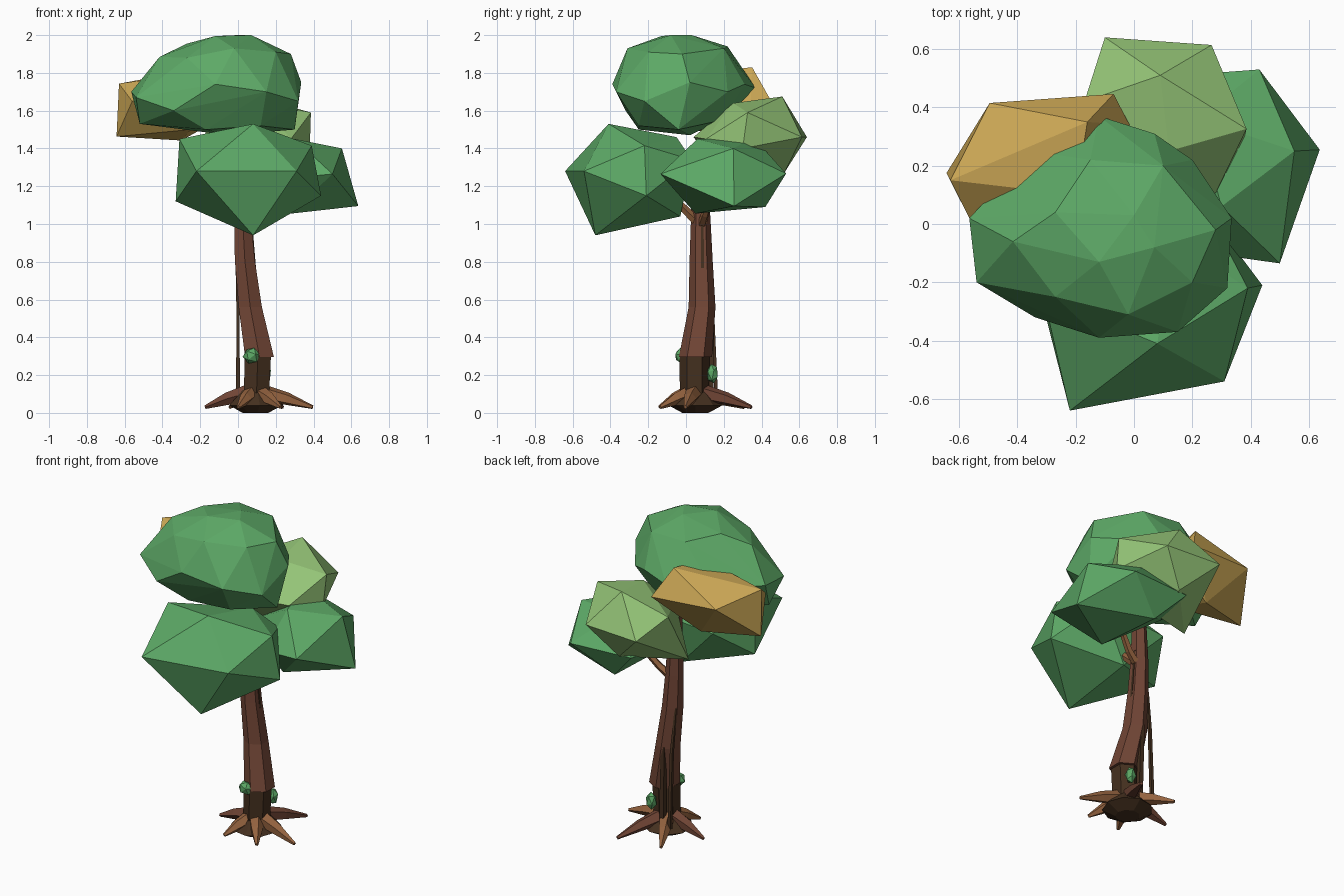
import bpy, bmesh, math
from mathutils import Vector, Euler

cube = bpy.data.objects.get("Cube")
if cube:
    bpy.data.objects.remove(cube, do_unlink=True)


def material(name, rgb):
    mat = bpy.data.materials.new(name)
    mat.use_nodes = True
    color = (*rgb, 1)
    mat.diffuse_color = color
    mat.node_tree.nodes["Principled BSDF"].inputs["Base Color"].default_value = color
    return mat


GREEN = material("leaf green", (.11, .40, .135))
LIME = material("light leaf green", (.30, .56, .185))
OCHRE = material("autumn ochre", (.59, .38, .09))
BARK = material("red brown bark", (.165, .06, .036))
DARK = material("dark bark", (.06, .03, .014))
ROOT = material("light brown wood", (.30, .125, .05))


def finish(name, bm, mat):
    """Turn a bmesh into a flat shaded object."""
    bmesh.ops.recalc_face_normals(bm, faces=bm.faces)
    mesh = bpy.data.meshes.new(name)
    bm.to_mesh(mesh)
    bm.free()
    mesh.materials.append(mat)
    obj = bpy.data.objects.new(name, mesh)
    bpy.context.collection.objects.link(obj)
    return obj


def lump(name, mat, corners):
    """Faceted clump: the hull around a few corner points."""
    bm = bmesh.new()
    for corner in corners:
        bm.verts.new(corner)
    bmesh.ops.convex_hull(bm, input=bm.verts)
    loose = [v for v in bm.verts if not v.link_faces]
    bmesh.ops.delete(bm, geom=loose, context='VERTS')
    return finish(name, bm, mat)


def tuft(name, mat, center, size, turn):
    """Small turned icosahedron."""
    bm = bmesh.new()
    bmesh.ops.create_icosphere(bm, subdivisions=1, radius=1)
    bmesh.ops.rotate(bm, verts=bm.verts, matrix=Euler(turn).to_matrix())
    bmesh.ops.scale(bm, verts=bm.verts, vec=size)
    bmesh.ops.translate(bm, verts=bm.verts, vec=center)
    return finish(name, bm, mat)


def limb(name, mat, path, radii, sides=6, level=False):
    """Tapered tube along a path; level keeps every ring horizontal."""
    bm = bmesh.new()
    points = [Vector(p) for p in path]
    rings = []
    for i, point in enumerate(points):
        ahead = points[min(i + 1, len(points) - 1)] - points[max(i - 1, 0)]
        if level:
            ahead = Vector((0, 0, 1))
        guide = Vector((0, 0, 1)) if abs(ahead.normalized().z) < .8 else Vector((0, 1, 0))
        side = ahead.cross(guide).normalized()
        up = side.cross(ahead).normalized()
        ring = []
        for k in range(sides):
            a = math.tau * (k + .5) / sides
            ring.append(bm.verts.new(point + radii[i] * (side * math.cos(a) + up * math.sin(a))))
        rings.append(ring)
    for lower, upper in zip(rings, rings[1:]):
        for k in range(sides):
            n = (k + 1) % sides
            bm.faces.new((lower[k], lower[n], upper[n], upper[k]))
    bm.faces.new(rings[0])
    bm.faces.new(rings[-1])
    return finish(name, bm, mat)


# Leaf crowns
lump("top_crown", GREEN, [
    # widest band
    (-.565, .02, 1.7), (-.54, -.2, 1.67), (-.34, -.32, 1.6), (-.12, -.39, 1.74),
    (.15, -.37, 1.7), (.32, -.22, 1.65), (.335, .02, 1.75), (.2, .22, 1.7),
    (.07, .31, 1.74), (-.12, .37, 1.72), (-.35, .25, 1.72),
    # upper band and peak
    (-.415, -.06, 1.885), (-.27, -.25, 1.88), (-.02, -.31, 1.93), (.2, -.2, 1.91),
    (.28, -.02, 1.9), (.1, .2, 1.93), (-.15, .22, 1.94), (-.27, .04, 1.955),
    (-.12, -.13, 1.995), (.07, -.08, 2), (0, .03, 2),
    # underside
    (-.52, -.08, 1.53), (-.17, -.25, 1.5), (-.05, .02, 1.47), (.12, -.25, 1.52),
    (.3, -.04, 1.5), (.08, .19, 1.55), (-.3, .12, 1.52)])
lump("front_crown", GREEN, [
    (-.22, -.64, 1.28), (.31, -.54, 1.28), (.08, -.41, 1.53), (.08, -.48, .94),
    (.44, -.21, 1.15), (.39, -.22, 1.415), (-.31, -.25, 1.45), (-.33, -.21, 1.12),
    (.05, -.03, 1.04), (.13, -.05, 1.46), (.26, .03, 1.34), (-.2, .02, 1.3)])
lump("right_crown", GREEN, [
    (.55, .25, 1.4), (.637, .255, 1.095), (.5, -.135, 1.265), (.43, .53, 1.267),
    (.28, .05, 1.055), (.3, .06, 1.45), (.22, .36, 1.455), (.03, .5, 1.27),
    (.2, .42, 1.09), (-.02, .23, 1.25), (.25, -.1, 1.24)])
lump("back_crown", LIME, [
    (.09, .51, 1.675), (-.1, .64, 1.46), (.266, .614, 1.46), (.386, .326, 1.59),
    (.38, .3, 1.4), (.28, .106, 1.45), (.12, .25, 1.64), (-.17, .42, 1.55),
    (.1, .52, 1.27), (.05, .3, 1.2), (-.18, .23, 1.215), (.05, .04, 1.46)])
lump("left_crown", OCHRE, [
    (-.643, .175, 1.463), (-.63, .15, 1.743), (-.495, .415, 1.68), (-.07, .446, 1.66),
    (-.16, .35, 1.83), (-.3, .28, 1.442), (-.015, .34, 1.6), (-.2, .1, 1.8),
    (-.56, .01, 1.65), (-.25, .05, 1.5)])

# Trunk
limb("trunk_base", DARK, [(.095, .045, .02), (.105, .045, .3)], [.076, .08], 6, True)
limb("trunk", BARK,
     [(.114, .05, .295), (.065, .085, .56), (.036, .08, .81), (.025, .078, 1.02), (.02, .07, 1.42)],
     [.088, .071, .061, .052, .035], 6, True)

# Hanging vines on the trunk
limb("back_vine", DARK, [(0, .16, .08), (0, .14, .55), (-.008, .11, .82)], [.014, .012, .008], 4)
limb("middle_vine", DARK, [(.07, .13, .08), (.06, .138, .57)], [.02, .018], 4)
limb("side_vine", DARK, [(.1, .09, .6), (.063, .085, 1.08)], [.013, .009], 4)

# Branches up into the crowns
limb("front_branch", ROOT, [(.03, .07, 1.0), (.05, -.02, 1.09), (.06, -.15, 1.2)], [.026, .022, .015], 5)
limb("right_branch", ROOT, [(.03, .08, .98), (.12, .1, 1.05), (.25, .15, 1.2)], [.026, .022, .015], 5)

# Root mound and spreading roots
heart = Vector((.09, .05, 0))
limb("root_mound", DARK, [heart + Vector((0, 0, z)) for z in (0, .04, .12)], [.07, .145, .07], 9, True)
roots = [(-10, .31, ROOT), (64, .33, BARK), (117, .29, ROOT),
         (175, .265, BARK), (245, .21, ROOT), (306, .23, ROOT)]
for i, (degrees, length, mat) in enumerate(roots):
    angle = math.radians(degrees)
    out = Vector((math.cos(angle), math.sin(angle), 0))
    path = [heart + out * (length * f) + Vector((0, 0, z))
            for f, z in ((.15, .105), (.55, .075), (1, .03))]
    limb(f"root_{i + 1}", mat, path, [.046, .035, .01], 5)

# Small leaf tufts on the trunk
tuft("front_tuft", GREEN, (.072, -.025, .303), (.048, .036, .044), (.2, .3, .1))
tuft("back_tuft", GREEN, (.143, .14, .208), (.034, .032, .054), (.3, .1, .4))
